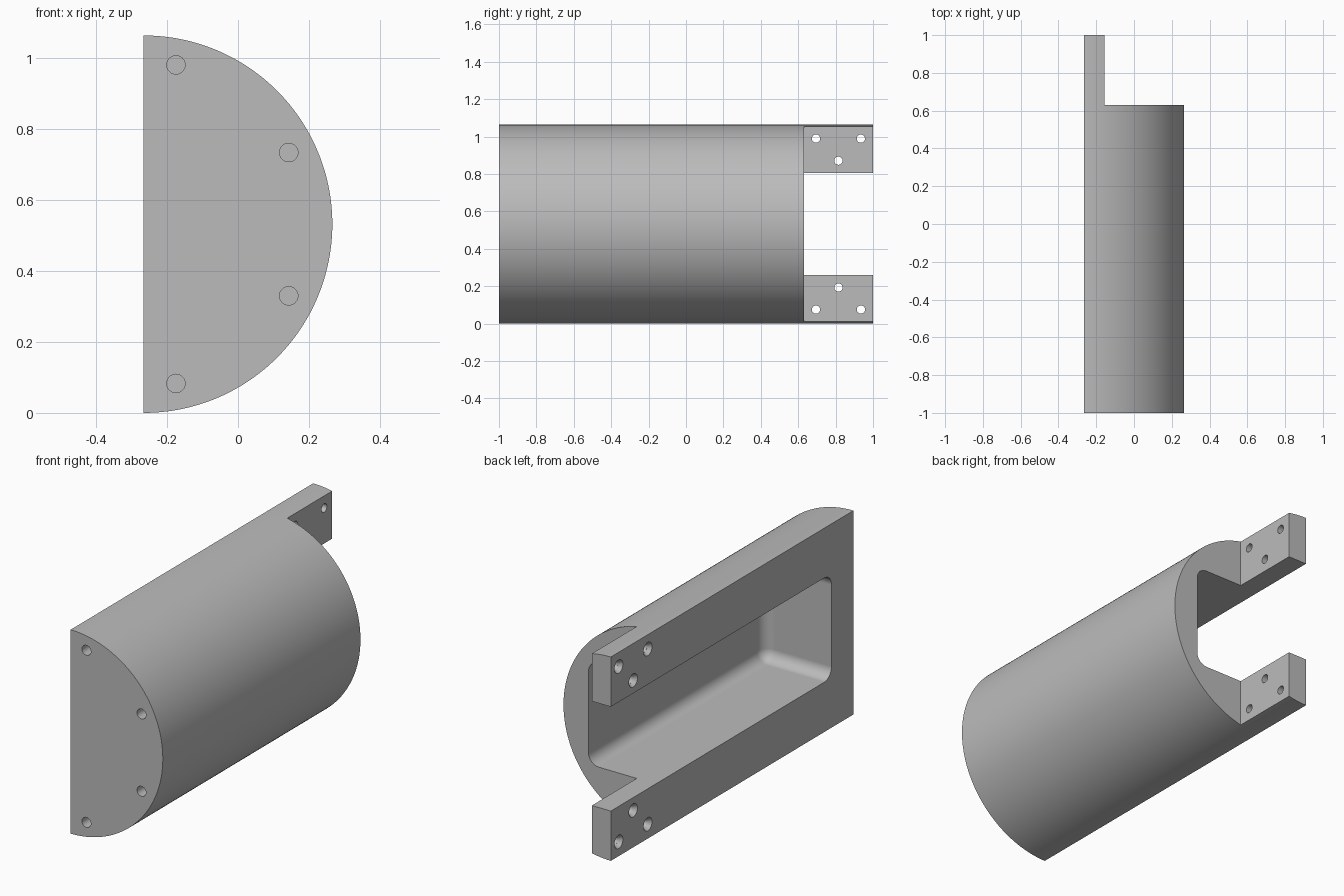
import bpy, bmesh, math
from mathutils import Matrix, Vector

default = bpy.data.objects.get("Cube")
if default:
    bpy.data.objects.remove(default, do_unlink=True)

R = 0.532          # half-cylinder radius, also its centre height
FLAT = -R / 2      # x of the flat side
TAB_X = -0.157     # inner face of the mounting tabs

grey = bpy.data.materials.new("neutral_grey")
grey.use_nodes = True
COLOR = (0.5, 0.5, 0.5, 1)
grey.diffuse_color = COLOR
grey.node_tree.nodes["Principled BSDF"].inputs["Base Color"].default_value = COLOR


def make_object(name, bm):
    bmesh.ops.recalc_face_normals(bm, faces=bm.faces)
    mesh = bpy.data.meshes.new(name)
    bm.to_mesh(mesh)
    bm.free()
    mesh.materials.append(grey)
    obj = bpy.data.objects.new(name, mesh)
    bpy.context.collection.objects.link(obj)
    return obj


def box(name, lo, hi, fillet=0):
    lo, hi = Vector(lo), Vector(hi)
    bm = bmesh.new()
    bmesh.ops.create_cube(bm, size=1)
    bmesh.ops.scale(bm, vec=hi - lo, verts=bm.verts)
    bmesh.ops.translate(bm, vec=(lo + hi) / 2, verts=bm.verts)
    if fillet:
        bmesh.ops.bevel(bm, geom=bm.edges[:], offset=fillet, segments=8,
                        profile=0.5, affect='EDGES')
    return make_object(name, bm)


def drill(name, center, axis, r1, r2, depth):
    bm = bmesh.new()
    turn = Vector((0, 0, 1)).rotation_difference(Vector(axis)).to_matrix().to_4x4()
    bmesh.ops.create_cone(bm, cap_ends=True, segments=32, radius1=r1, radius2=r2,
                          depth=depth, matrix=Matrix.Translation(center) @ turn)
    return make_object(name, bm)


def cut(target, cutter):
    cutter.hide_render = True
    mod = target.modifiers.new("cut", 'BOOLEAN')
    mod.operation = 'DIFFERENCE'
    mod.solver = 'EXACT'
    mod.object = cutter
    bpy.context.view_layer.objects.active = target
    bpy.ops.object.modifier_apply(modifier=mod.name)
    bpy.data.objects.remove(cutter, do_unlink=True)


# Half-cylinder body
bm = bmesh.new()
steps = 96
arc = [math.pi * (i / steps - 0.5) for i in range(steps + 1)]
face = bm.faces.new([bm.verts.new((FLAT + R * math.cos(a), -1, R + R * math.sin(a)))
                     for a in arc])
side = bmesh.ops.extrude_face_region(bm, geom=[face])
bmesh.ops.translate(bm, vec=(0, 2, 0),
                    verts=[v for v in side["geom"] if isinstance(v, bmesh.types.BMVert)])
housing = make_object("half_round_housing", bm)

# Back step that leaves the tabs, then the rounded pocket
cut(housing, box("step_cutter", (TAB_X, 0.63, -0.2), (1, 1.3, 1.3)))
cut(housing, box("pocket_cutter", (-0.6, -0.82, 0.26), (0.122, 1.4, 2 * R - 0.26), 0.06))

# Countersunk screw holes through both tabs
for y, z in ((0.695, 0.075), (0.935, 0.075), (0.815, 0.193)):
    for height in (z, 2 * R - z):
        cut(housing, drill("tab_hole", (-0.2, y, height), (1, 0, 0), 0.022, 0.022, 0.4))
        cut(housing, drill("tab_sink", (FLAT + 0.009, y, height), (1, 0, 0),
                           0.036, 0.0221, 0.022))

# Blind holes in the front face
for x, z in ((-0.175, 0.083), (0.143, 0.33)):
    for height in (z, 2 * R - z):
        cut(housing, drill("front_hole", (x, -1, height), (0, 1, 0), 0.026, 0.026, 0.24))

# Smooth curves with crisp edges
bpy.ops.object.select_all(action='DESELECT')
housing.select_set(True)
bpy.context.view_layer.objects.active = housing
bpy.ops.object.shade_smooth_by_angle(angle=math.radians(25))
normals = housing.modifiers.new("even_normals", 'WEIGHTED_NORMAL')
normals.keep_sharp = True
